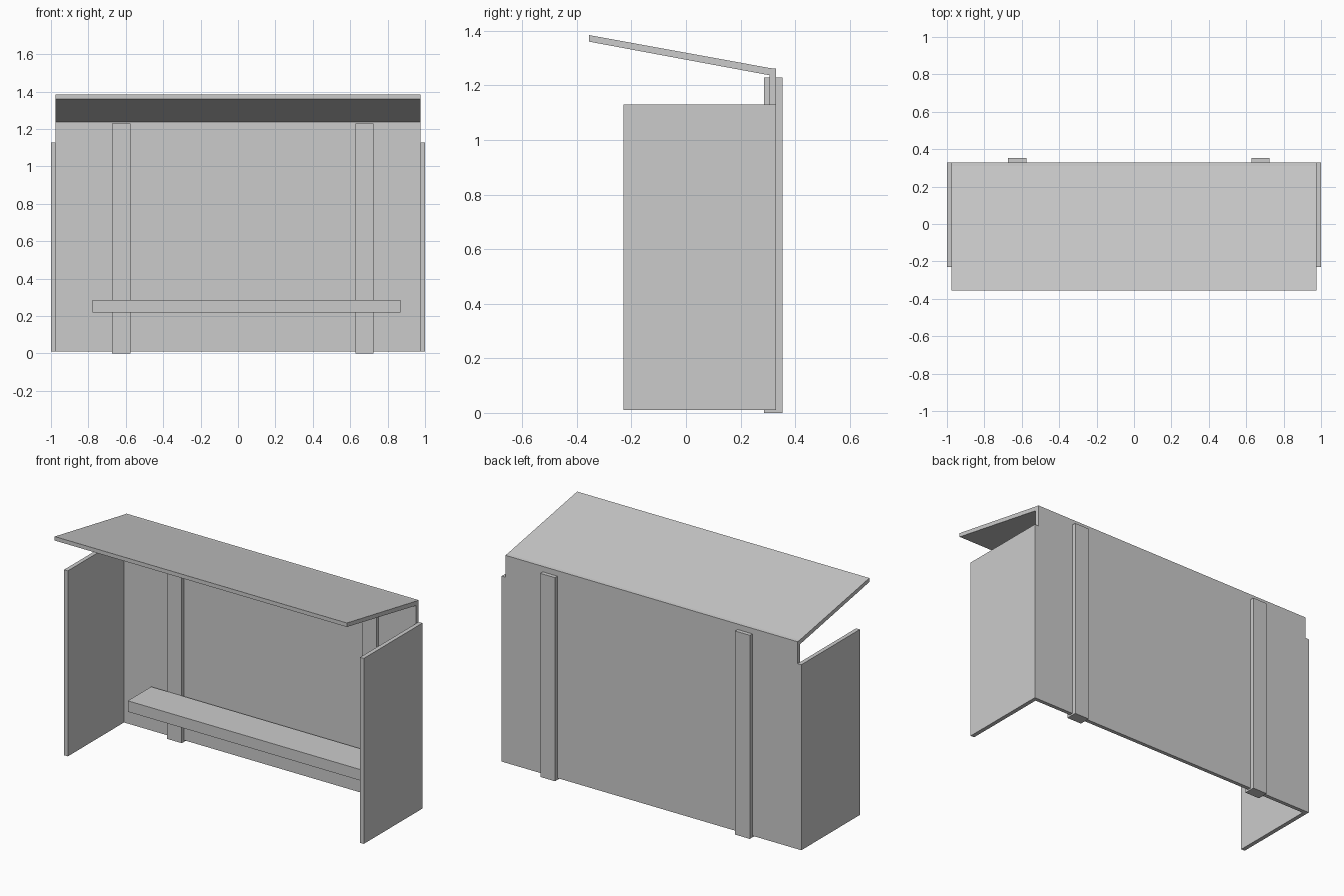
import bpy

if "Cube" in bpy.data.objects:
    bpy.data.objects.remove(bpy.data.objects["Cube"])


def make(name, verts, faces):
    mesh = bpy.data.meshes.new(name)
    mesh.from_pydata(verts, [], faces)
    mesh.update()
    obj = bpy.data.objects.new(name, mesh)
    bpy.context.collection.objects.link(obj)
    return obj


def extrude_x(name, profile, x0, x1):
    # extrude a (y, z) outline, counter-clockwise seen from +x
    n = len(profile)
    verts = [(x, y, z) for x in (x0, x1) for y, z in profile]
    faces = [tuple(reversed(range(n))), tuple(range(n, 2 * n))]
    faces += [(i, (i + 1) % n, n + (i + 1) % n, n + i) for i in range(n)]
    return make(name, verts, faces)


def box(name, x0, x1, y0, y1, z0, z1):
    return extrude_x(name, [(y0, z0), (y1, z0), (y1, z1), (y0, z1)], x0, x1)


W = 0.975  # half width between the side panels

# back wall bending into the sloped roof
extrude_x("back_wall_and_roof", [
    (0.306, 0.01), (0.329, 0.01), (0.329, 1.261), (0.309, 1.263),
    (-0.355, 1.384), (-0.355, 1.36), (0.306, 1.237)], -W, W)

# side panels
for side, x0, x1 in (("left", -1.0, -W), ("right", W, 1.0)):
    box(side + "_side_panel", x0, x1, -0.229, 0.329, 0.01, 1.129)

# posts running through the back wall
for side, xc in (("left", -0.624), ("right", 0.676)):
    box(side + "_post", xc - 0.049, xc + 0.049, 0.285, 0.353, 0.0, 1.228)

# bench seat fixed to the posts
box("bench_seat", -0.779, 0.868, 0.063, 0.285, 0.22, 0.286)
